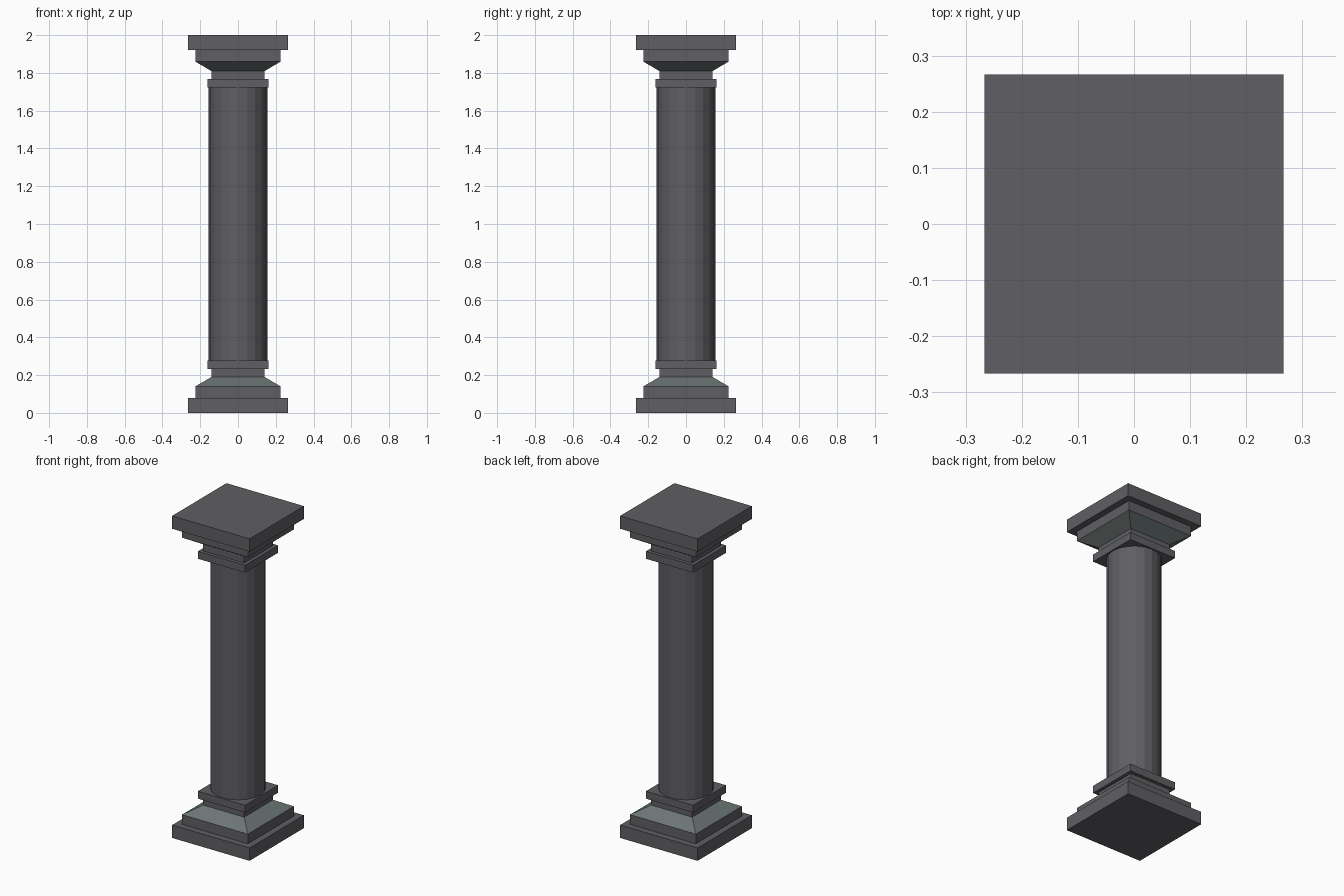
import bpy, bmesh, math

if "Cube" in bpy.data.objects:
    bpy.data.objects.remove(bpy.data.objects["Cube"])

HEIGHT = 2.0


def material(name, rgb):
    mat = bpy.data.materials.new(name)
    mat.diffuse_color = (*rgb, 1)
    mat.use_nodes = True
    mat.node_tree.nodes["Principled BSDF"].inputs["Base Color"].default_value = mat.diffuse_color
    return mat


STONE = material("dark_stone", (0.115, 0.113, 0.125))
BEVEL = material("green_grey_stone", (0.15, 0.18, 0.178))


def prism(name, sides, r0, r1, z0, z1, turn, mat):
    """Straight or tapered prism with circumradius r0 at z0 and r1 at z1."""
    bm = bmesh.new()
    rings = []
    for r, z in ((r0, z0), (r1, z1)):
        rings.append([bm.verts.new((r * math.cos(turn + math.tau * i / sides),
                                    r * math.sin(turn + math.tau * i / sides), z))
                      for i in range(sides)])
    for i in range(sides):
        j = (i + 1) % sides
        bm.faces.new((rings[0][i], rings[0][j], rings[1][j], rings[1][i]))
    bm.faces.new(rings[0][::-1])
    bm.faces.new(rings[1])
    bmesh.ops.recalc_face_normals(bm, faces=bm.faces)
    mesh = bpy.data.meshes.new(name)
    bm.to_mesh(mesh)
    bm.free()
    mesh.materials.append(mat)
    obj = bpy.data.objects.new(name, mesh)
    bpy.context.collection.objects.link(obj)
    return obj


# Square mouldings: name, half width below, half width above, bottom, top
MOULDINGS = [
    ("plinth", 0.266, 0.266, 0.0, 0.08, STONE),
    ("step", 0.226, 0.226, 0.08, 0.14, STONE),
    ("slope", 0.226, 0.141, 0.14, 0.19, BEVEL),
    ("neck", 0.141, 0.141, 0.19, 0.232, STONE),
    ("collar", 0.162, 0.162, 0.232, 0.278, STONE),
]

# Base, and the same mouldings flipped for the capital
root2 = math.sqrt(2)
for part, a, b, z0, z1, mat in MOULDINGS:
    prism("base_" + part, 4, a * root2, b * root2, z0, z1, math.pi / 4, mat)
    prism("capital_" + part, 4, b * root2, a * root2,
          HEIGHT - z1, HEIGHT - z0, math.pi / 4, mat)

# Faceted shaft
prism("shaft", 20, 0.155, 0.155, 0.278, HEIGHT - 0.278, 0, STONE)
